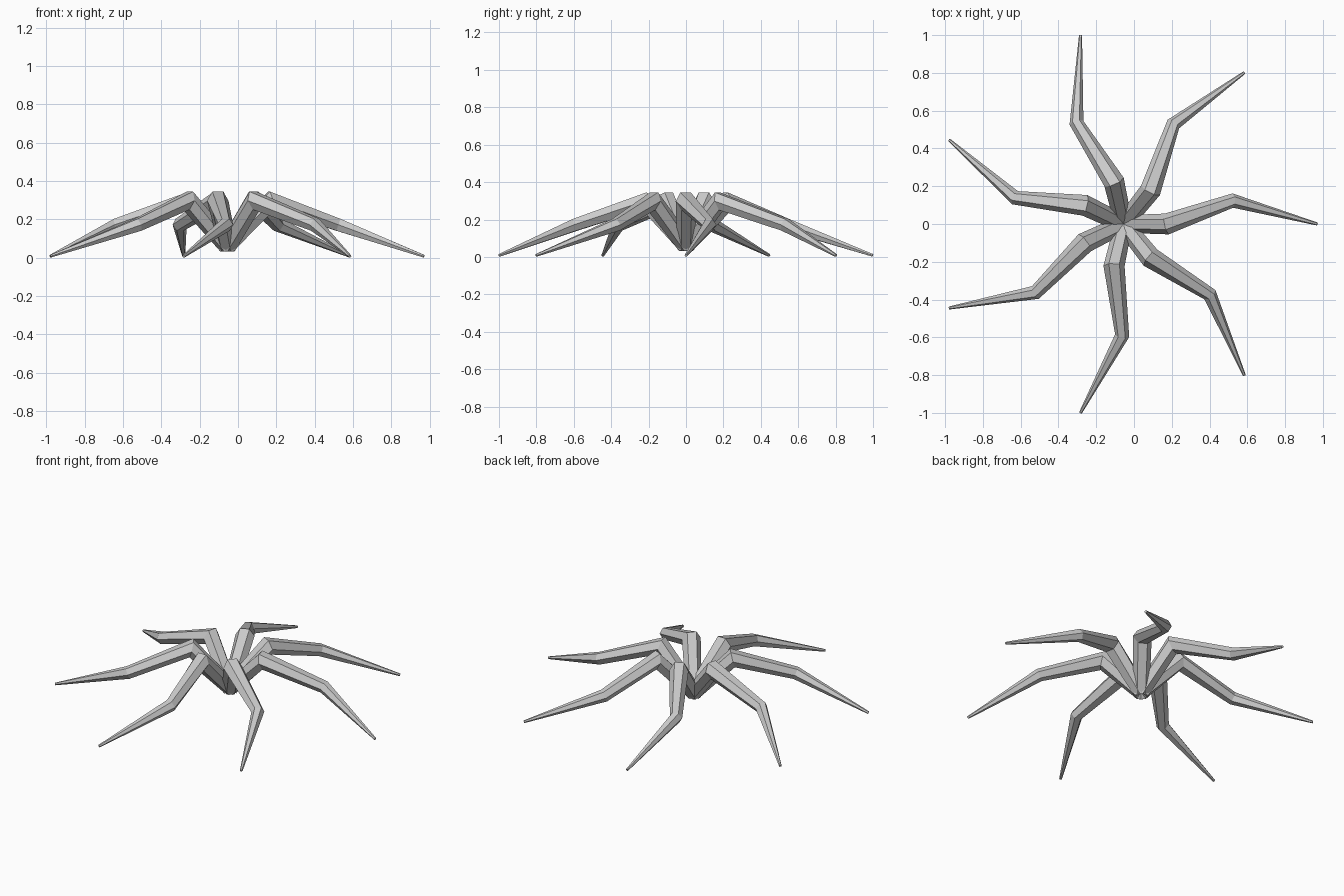
import bpy, bmesh, math
from mathutils import Vector

if "Cube" in bpy.data.objects:
    bpy.data.objects.remove(bpy.data.objects["Cube"])

SIDES, LEGS = 6, 7
CENTRE = Vector((-0.055, 0, 0))

# Leg path (outward, sideways, up) with thickness at each joint
PATH = [((0.0, 0.0, 0.06), 0.047), ((0.228, 0.0, 0.298), 0.056),
        ((0.578, 0.124, 0.172), 0.038), ((1.025, 0.0, 0.008), 0.008)]


def make_leg_mesh():
    pts = [Vector(p) for p, r in PATH]
    dirs = [(b - a).normalized() for a, b in zip(pts, pts[1:])]
    bm = bmesh.new()
    rings = []
    for i, (p, (_, r)) in enumerate(zip(pts, PATH)):
        # mitred ring facing the average of the two neighbouring segments
        t = (dirs[max(i - 1, 0)] + dirs[min(i, len(dirs) - 1)]).normalized()
        side = Vector((0, 0, 1)).cross(t).normalized()
        up = t.cross(side)
        rings.append([bm.verts.new(p + r * (math.cos(a) * side + math.sin(a) * up))
                      for a in (math.tau * k / SIDES for k in range(SIDES))])
    for a, b in zip(rings, rings[1:]):
        for k in range(SIDES):
            n = (k + 1) % SIDES
            bm.faces.new((a[k], a[n], b[n], b[k]))
    bm.faces.new(rings[0])
    bm.faces.new(rings[-1])
    bmesh.ops.recalc_face_normals(bm, faces=bm.faces)
    mesh = bpy.data.meshes.new("leg")
    bm.to_mesh(mesh)
    bm.free()
    return mesh


# Seven identical bent legs around the centre
leg_mesh = make_leg_mesh()
for i in range(LEGS):
    leg = bpy.data.objects.new(f"leg_{i + 1}", leg_mesh)
    leg.location = CENTRE
    leg.rotation_euler.z = math.tau * i / LEGS
    bpy.context.collection.objects.link(leg)
